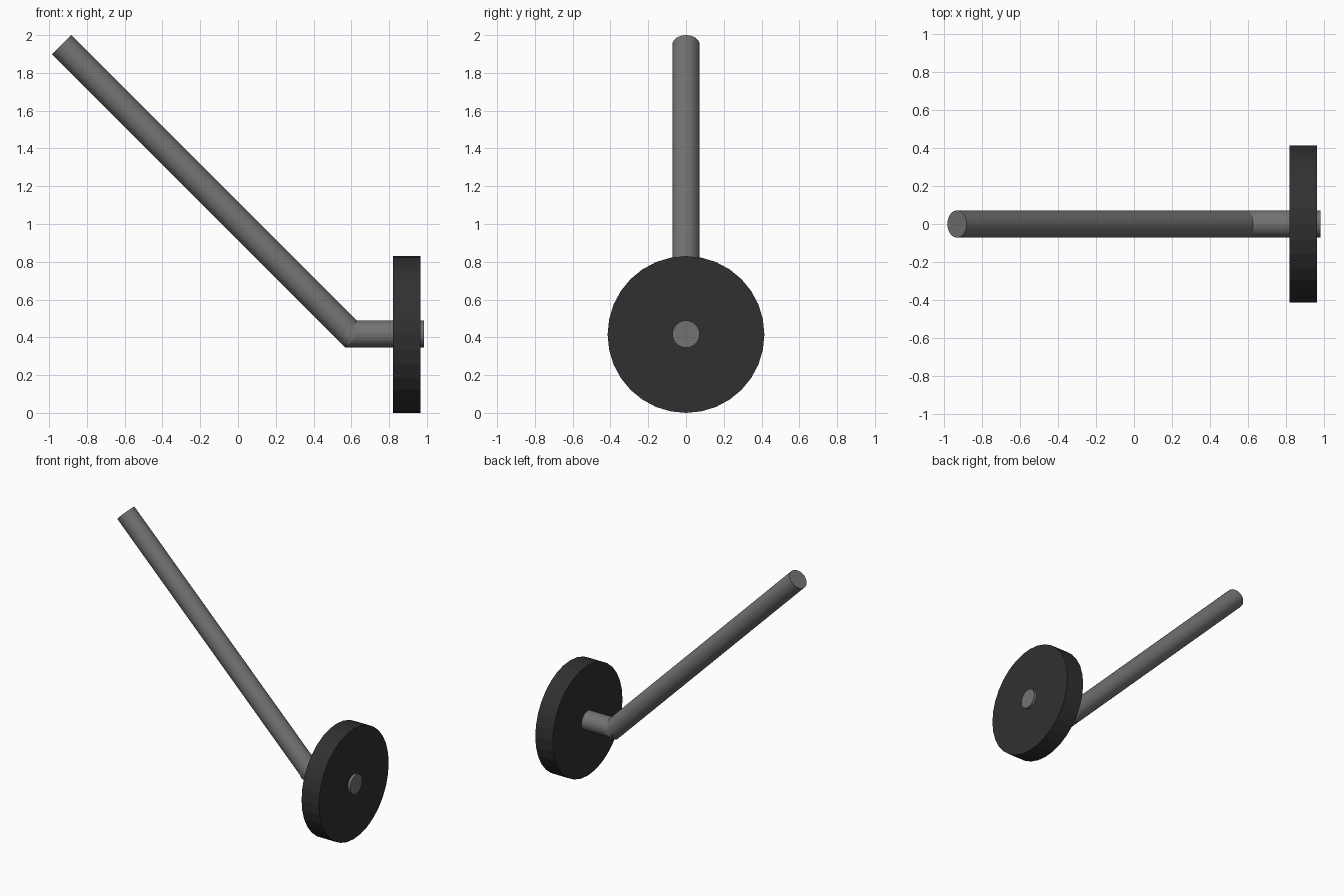
import bpy
from mathutils import Vector

if "Cube" in bpy.data.objects:
    bpy.data.objects.remove(bpy.data.objects["Cube"], do_unlink=True)


def material(name, value):
    mat = bpy.data.materials.new(name)
    mat.use_nodes = True
    colour = (value, value, value, 1)
    mat.diffuse_color = colour
    mat.node_tree.nodes["Principled BSDF"].inputs["Base Color"].default_value = colour
    return mat


def rod(name, start, end, radius, mat):
    """Closed 32-sided cylinder running between two points."""
    start, end = Vector(start), Vector(end)
    axis = end - start
    bpy.ops.mesh.primitive_cylinder_add(
        vertices=32, radius=radius, depth=axis.length, location=(start + end) / 2)
    obj = bpy.context.object
    obj.name = name
    obj.rotation_mode = 'QUATERNION'
    obj.rotation_quaternion = axis.to_track_quat('Z', 'Y')
    obj.data.materials.append(mat)
    return obj


metal = material("grey metal", 0.17)
rubber = material("dark rubber", 0.03)

WHEEL_Z = 0.415
ROD_R = 0.072

# Slanted strut meeting the axle at its inner end
rod("strut", (-0.934, 0, 1.949), (0.618, 0, 0.397), ROD_R, metal)

# Horizontal axle, poking slightly out of the wheel
rod("axle", (0.568, 0, WHEEL_Z + 0.002), (0.985, 0, WHEEL_Z + 0.002), ROD_R, metal)

# Solid wheel
rod("wheel", (0.82, 0, WHEEL_Z), (0.965, 0, WHEEL_Z), WHEEL_Z, rubber)
